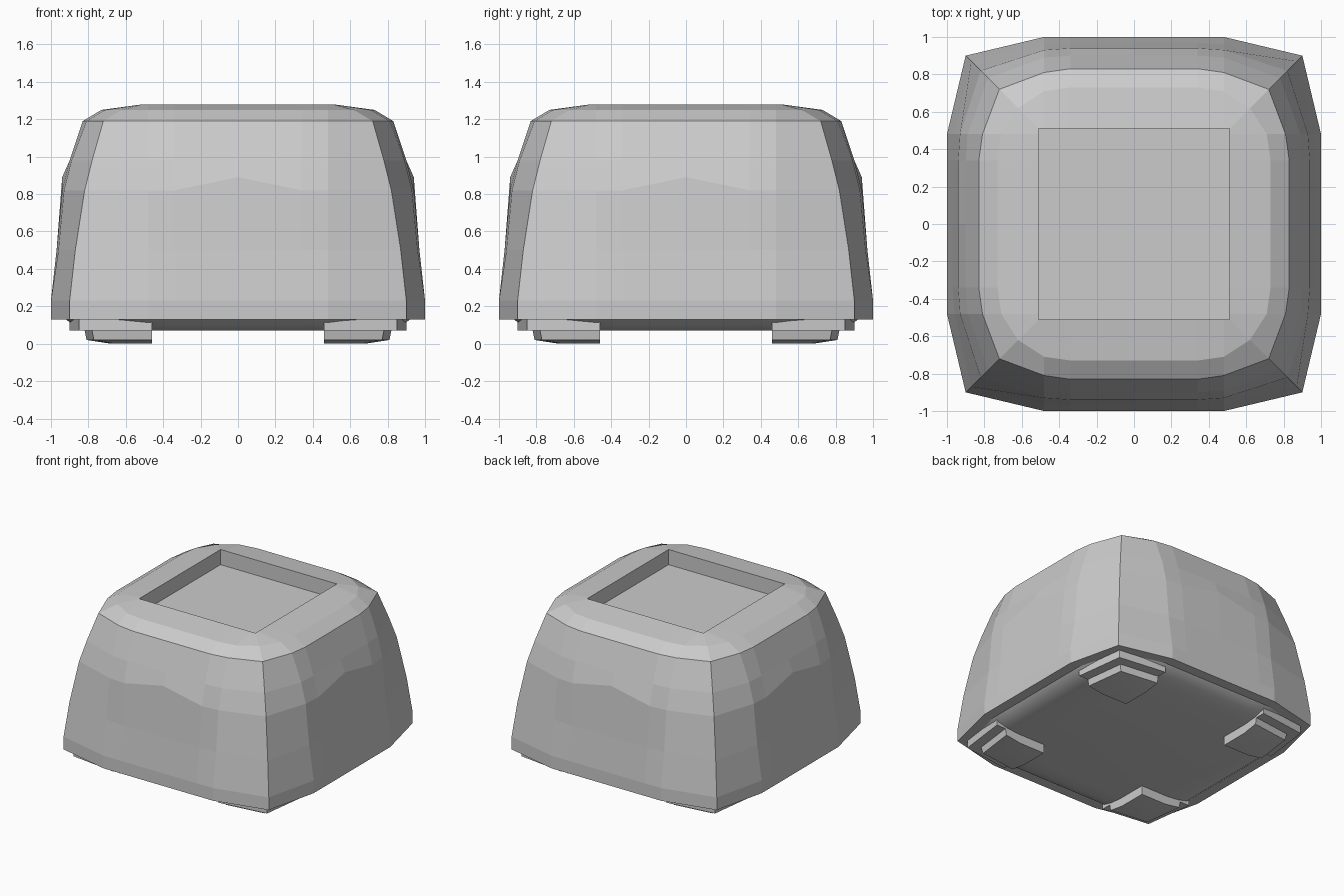
import bpy
import bmesh
import math
from mathutils import Matrix, Vector

old = bpy.data.objects.get("Cube")
if old:
    bpy.data.objects.remove(old, do_unlink=True)

# One plain grey material
grey = bpy.data.materials.new("light_grey")
grey.use_nodes = True
COLOUR = (0.6, 0.6, 0.6, 1.0)
grey.diffuse_color = COLOUR
grey.node_tree.nodes["Principled BSDF"].inputs["Base Color"].default_value = COLOUR


def loft(name, rings, smooth=None):
    """Bridge closed rings of points, cap both ends, make an object."""
    bm = bmesh.new()
    loops = [[bm.verts.new(p) for p in ring] for ring in rings]
    n = len(loops[0])
    for a, b in zip(loops, loops[1:]):
        for i in range(n):
            j = (i + 1) % n
            bm.faces.new((a[i], a[j], b[j], b[i]))
    bm.faces.new(loops[0])
    bm.faces.new(loops[-1])
    bmesh.ops.recalc_face_normals(bm, faces=bm.faces)
    mesh = bpy.data.meshes.new(name)
    bm.to_mesh(mesh)
    bm.free()
    mesh.materials.append(grey)
    obj = bpy.data.objects.new(name, mesh)
    bpy.context.collection.objects.link(obj)
    if smooth:
        bpy.ops.object.select_all(action='DESELECT')
        obj.select_set(True)
        bpy.context.view_layer.objects.active = obj
        bpy.ops.object.shade_smooth_by_angle(angle=math.radians(smooth))
    return obj


def ring(z, half, shoulder, corner, rise=0.0):
    """Four identical sides with cut corners; rise lifts each side's middle."""
    side = [(-0.48, -shoulder, z), (-0.34, -half, z), (0, -half, z + rise),
            (0.34, -half, z), (0.48, -shoulder, z), (corner, -corner, z)]
    return [Matrix.Rotation(k * math.pi / 2, 3, 'Z') @ Vector(p)
            for k in range(4) for p in side]


# Body: straight base band, bulging faceted sides, rounded top, square recess
loft("body", [
    ring(0.13, 1.0, 1.0, 0.9),
    ring(0.23, 1.0, 1.0, 0.9),
    ring(0.5, 0.97, 0.96, 0.87),
    ring(0.82, 0.94, 0.93, 0.82, rise=0.07),
    ring(0.98, 0.9, 0.89, 0.78),
    ring(1.19, 0.83, 0.81, 0.72),
    ring(1.25, 0.73, 0.71, 0.62),
    ring(1.28, 0.51, 0.51, 0.51),
    ring(1.16, 0.51, 0.51, 0.51),
])

# Underside pan, curving up to the base band
loft("bottom_pan", [
    ring(0.13, 0.92, 0.92, 0.83),
    ring(0.1, 0.88, 0.88, 0.79),
    ring(0.08, 0.8, 0.8, 0.72),
    ring(0.07, 0.7, 0.7, 0.63),
], smooth=40)


def corner_ring(z, outer, corner):
    return [(0.46, 0.46, z), (outer, 0.46, z),
            (corner, corner, z), (0.46, outer, z)]


# Corner pads and feet, one of each per corner
places = ("back_left", "back_right", "front_right", "front_left")
for k, place in enumerate(places):
    pad = loft(place + "_pad", [corner_ring(0.13, 0.9, 0.85),
                                corner_ring(0.07, 0.9, 0.85)])
    foot = loft(place + "_foot", [corner_ring(0.07, 0.82, 0.78),
                                  corner_ring(0.02, 0.81, 0.77),
                                  corner_ring(0.0, 0.68, 0.66)], smooth=40)
    for part in (pad, foot):
        part.data.transform(Matrix.Rotation(k * math.pi / 2, 4, 'Z'))
